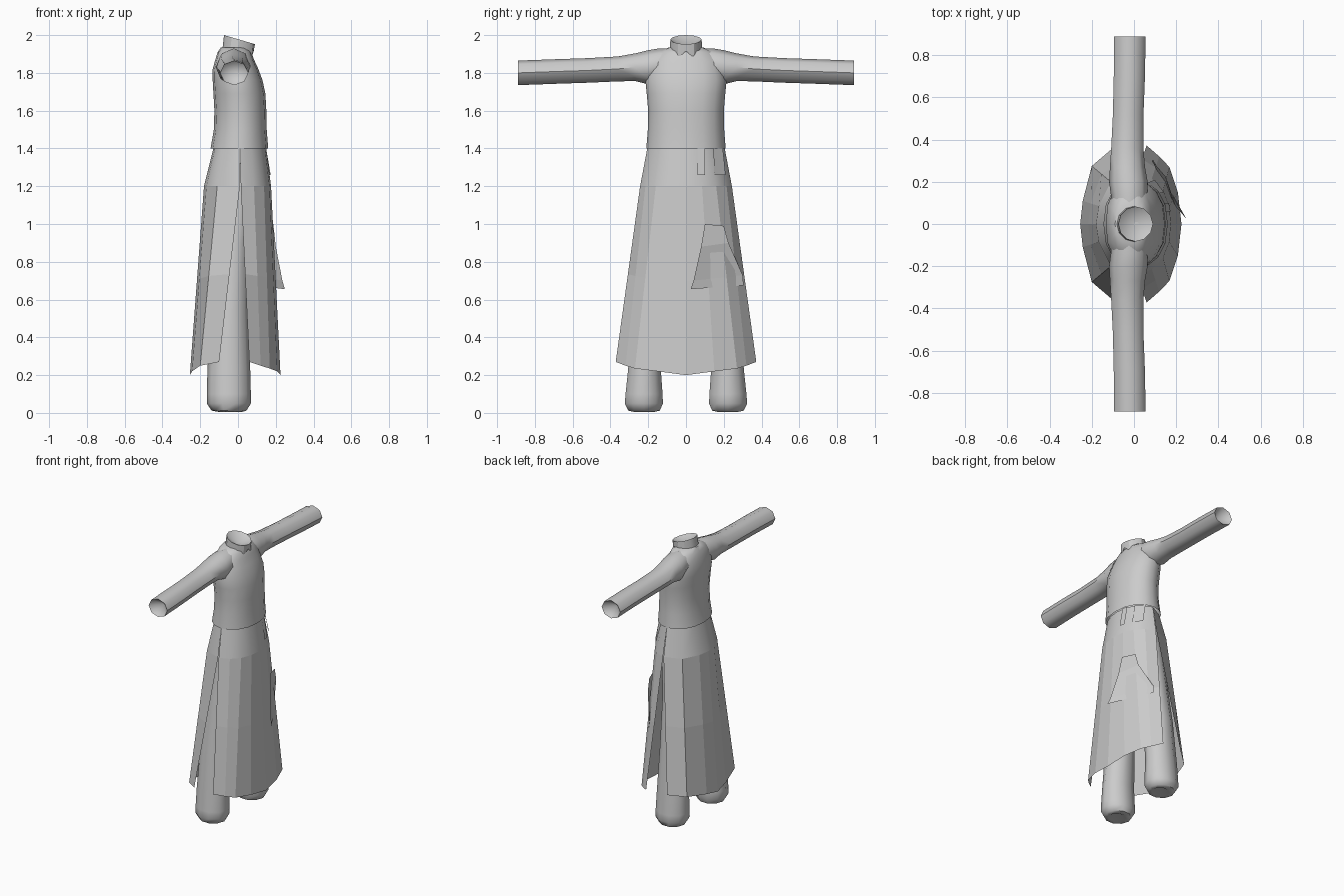
import bpy, bmesh, math
from mathutils import Vector

if "Cube" in bpy.data.objects:
    bpy.data.objects.remove(bpy.data.objects["Cube"])

grey = bpy.data.materials.new("cloth_grey")
grey.diffuse_color = (0.6, 0.6, 0.6, 1)
grey.use_nodes = True
grey.node_tree.nodes["Principled BSDF"].inputs["Base Color"].default_value = grey.diffuse_color


def finish(name, bm, smooth=None, outward=False):
    """Turn a bmesh into a named object with consistent normals."""
    bmesh.ops.recalc_face_normals(bm, faces=bm.faces)
    if outward:
        # open sheets: make sure they face away from the body axis
        for f in bm.faces:
            c = f.calc_center_median()
            f.normal_update()
            if f.normal.dot(Vector((c.x, c.y, 0))) < 0:
                f.normal_flip()
    me = bpy.data.meshes.new(name)
    bm.to_mesh(me)
    bm.free()
    me.materials.append(grey)
    ob = bpy.data.objects.new(name, me)
    bpy.context.collection.objects.link(ob)
    if smooth:
        bpy.ops.object.select_all(action='DESELECT')
        ob.select_set(True)
        bpy.context.view_layer.objects.active = ob
        bpy.ops.object.shade_smooth_by_angle(angle=math.radians(smooth))
    return ob


def loft(bm, rings, closed=True, start=None, end=None):
    """Skin rows of points; start / end are optional fan tips."""
    rows = [[bm.verts.new(p) for p in r] for r in rings]
    n = len(rows[0])
    m = n if closed else n - 1
    for a, b in zip(rows, rows[1:]):
        for i in range(m):
            j = (i + 1) % n
            bm.faces.new((a[i], a[j], b[j], b[i]))
    for tip, row in ((start, rows[0]), (end, rows[-1])):
        if tip:
            v = bm.verts.new(tip)
            for i in range(n):
                bm.faces.new((row[i], row[(i + 1) % n], v))


def oval(z, x0, x1, hy, n=16, yc=0.0, power=1.0):
    """Horizontal oval from x0 to x1 with half width hy."""
    pts = []
    for i in range(n):
        a = 2 * math.pi * i / n
        c, s = math.cos(a), math.sin(a)
        s = math.copysign(abs(s) ** power, s)
        pts.append(((x0 + x1) / 2 + (x1 - x0) / 2 * c, yc + hy * s, z))
    return pts


# Torso
bm = bmesh.new()
loft(bm, [oval(z, a, b, h, power=0.85) for z, a, b, h in (
    (1.40, -0.145, 0.16, 0.21), (1.50, -0.128, 0.152, 0.202),
    (1.60, -0.125, 0.15, 0.20), (1.69, -0.13, 0.145, 0.208),
    (1.76, -0.134, 0.13, 0.215), (1.82, -0.134, 0.108, 0.205),
    (1.87, -0.12, 0.085, 0.19), (1.91, -0.108, 0.07, 0.15),
    (1.935, -0.09, 0.05, 0.09))], end=(-0.01, 0, 1.935))
finish("torso", bm, 50)

# Sleeves: y, x range, z range
SLEEVE = ((0.06, -0.10, 0.055, 1.78, 1.93), (0.14, -0.11, 0.065, 1.75, 1.93),
          (0.20, -0.118, 0.065, 1.74, 1.92), (0.27, -0.114, 0.052, 1.757, 1.903),
          (0.36, -0.108, 0.045, 1.755, 1.887), (0.52, -0.10, 0.045, 1.748, 1.878),
          (0.70, -0.096, 0.052, 1.742, 1.872), (0.89, -0.095, 0.055, 1.735, 1.865))
for side, label in ((1, "left"), (-1, "right")):
    rings = []
    for y, xa, xb, za, zb in SLEEVE:
        rings.append([((xa + xb) / 2 + (xb - xa) / 2 * math.cos(i * math.pi / 4),
                       side * y,
                       (za + zb) / 2 + (zb - za) / 2 * math.sin(i * math.pi / 4))
                      for i in range(8)])
    bm = bmesh.new()
    loft(bm, rings, end=(-0.02, side * 0.82, 1.80))
    finish(label + "_sleeve", bm, 50)

# Trouser legs: z, x range, y centre, half width
LEG = ((0.005, -0.10, 0.02, 0.222, 0.055), (0.012, -0.14, 0.045, 0.222, 0.088),
       (0.05, -0.165, 0.068, 0.223, 0.106), (0.10, -0.165, 0.068, 0.222, 0.103),
       (0.22, -0.162, 0.065, 0.22, 0.092), (0.55, -0.145, 0.055, 0.195, 0.09),
       (0.90, -0.12, 0.06, 0.155, 0.09), (1.32, -0.10, 0.11, 0.10, 0.095))
for side, label in ((1, "left"), (-1, "right")):
    bm = bmesh.new()
    loft(bm, [oval(z, a, b, h, 10, side * yc) for z, a, b, yc, h in LEG],
         start=(-0.04, side * 0.222, 0.04), end=(0, side * 0.10, 1.34))
    finish(label + "_trouser_leg", bm, 50)


def mirrored(half):
    """Centre-to-edge points extended across the centre line."""
    return [(x, -y, z) for x, y, z in half[:0:-1]] + list(half)


# Skirt: waist, hip and hem lines, each from the centre out to the side slit
FRONT = (
    [(0.15, 0, 1.4), (0.143, 0.07, 1.4), (0.118, 0.13, 1.4), (0.07, 0.18, 1.4), (0.01, 0.205, 1.4)],
    [(0.175, 0, 1.2), (0.167, 0.085, 1.2), (0.138, 0.16, 1.2), (0.085, 0.215, 1.2), (0.015, 0.243, 1.2)],
    [(0.225, 0, 0.2), (0.208, 0.15, 0.22), (0.168, 0.27, 0.235), (0.12, 0.32, 0.25), (0.06, 0.372, 0.27)])
BACK = (
    [(-0.13, 0, 1.4), (-0.122, 0.08, 1.4), (-0.085, 0.155, 1.4), (0.01, 0.205, 1.4)],
    [(-0.18, 0, 1.2), (-0.167, 0.085, 1.2), (-0.11, 0.20, 1.2), (0.01, 0.243, 1.2)],
    [(-0.255, 0, 0.2), (-0.243, 0.11, 0.22), (-0.20, 0.275, 0.25), (-0.10, 0.36, 0.27)])
for name, (waist, hip, hem) in (("front", FRONT), ("back", BACK)):
    lines = [mirrored(r) for r in (waist, hip, hem)]
    mid = [tuple(Vector(p).lerp(Vector(q), 0.5)) for p, q in zip(lines[1], lines[2])]
    bm = bmesh.new()
    loft(bm, lines[:2], closed=False)
    finish(name + "_skirt_hip", bm, 40, outward=True)
    bm = bmesh.new()
    loft(bm, [lines[1], mid, lines[2]], closed=False)
    finish(name + "_skirt_panel", bm, outward=True)

# Hanging cloth flap on the front panel
bm = bmesh.new()
loft(bm, [[(0.187, 0.10, 1.0), (0.155, 0.20, 0.99)],
          [(0.20, 0.08, 0.88), (0.15, 0.225, 0.90)],
          [(0.235, 0.04, 0.70), (0.085, 0.30, 0.73)],
          [(0.248, 0.025, 0.655), (0.09, 0.305, 0.675)]], closed=False)
finish("hanging_flap", bm, outward=True)

# Two short sash ends below the waist
for name, top, low in (
        ("inner_sash_end", [(0.146, 0.06), (0.138, 0.10)], [(0.170, 0.06), (0.162, 0.10)]),
        ("outer_sash_end", [(0.113, 0.145), (0.062, 0.195)], [(0.139, 0.15), (0.095, 0.21)])):
    bm = bmesh.new()
    loft(bm, [[(x + 0.003, y, 1.4) for x, y in top],
              [(x + 0.003, y, 1.26) for x, y in low]], closed=False)
    finish(name, bm, outward=True)

# Collar: slanted open top, front points dropping either side of a notch
bm = bmesh.new()
base, rim = [], []
for i in range(12):
    a = 2 * math.pi * i / 12
    c, s = math.cos(a), math.sin(a)
    drop = {0: 1.915, 1: 1.88, 11: 1.88, 2: 1.89, 10: 1.89}.get(i, 1.92)
    base.append((0.0 + 0.083 * c, 0.085 * s, drop))
    rim.append((0.008 + 0.082 * c, 0.083 * s, 1.976 - 0.024 * c))
loft(bm, [base, rim], end=(0.005, 0, 1.93))
finish("collar", bm, 30)
